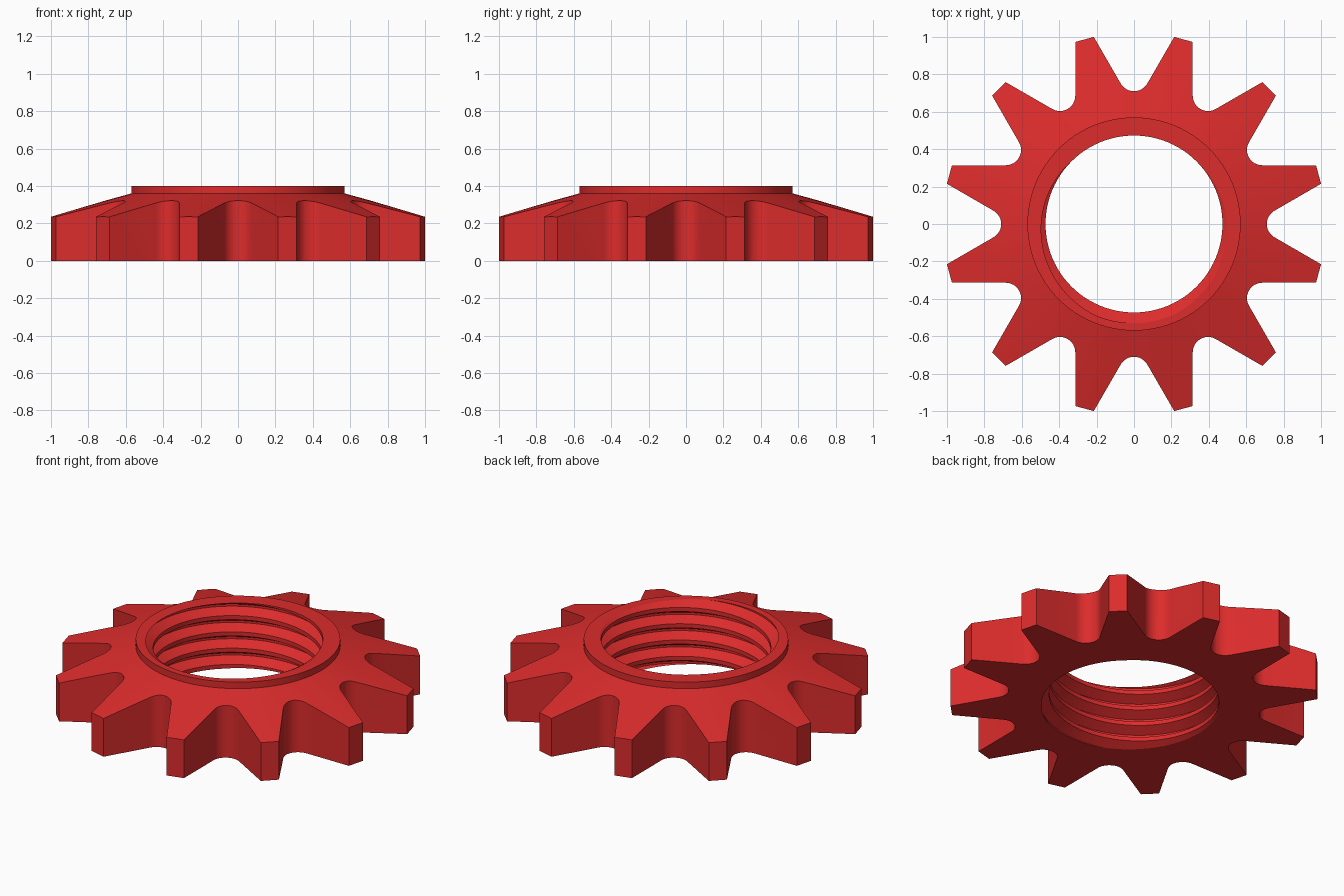
import bpy, bmesh
from math import pi, sin, cos, radians, sqrt

if "Cube" in bpy.data.objects:
    bpy.data.objects.remove(bpy.data.objects["Cube"])

SEG = 96
red = bpy.data.materials.new("red")
red.diffuse_color = (0.72, 0.025, 0.025, 1)
red.use_nodes = True
red.node_tree.nodes["Principled BSDF"].inputs["Base Color"].default_value = red.diffuse_color


def make_object(name, bm):
    bmesh.ops.remove_doubles(bm, verts=bm.verts, dist=1e-5)
    bmesh.ops.recalc_face_normals(bm, faces=bm.faces)
    mesh = bpy.data.meshes.new(name)
    bm.to_mesh(mesh)
    bm.free()
    obj = bpy.data.objects.new(name, mesh)
    bpy.context.collection.objects.link(obj)
    return obj


def boolean(target, cutter, operation):
    mod = target.modifiers.new(operation, 'BOOLEAN')
    mod.operation, mod.object, mod.solver = operation, cutter, 'EXACT'
    bpy.context.view_layer.objects.active = target
    bpy.ops.object.modifier_apply(modifier=mod.name)
    bpy.data.objects.remove(cutter)


# Turned blank: flat base, conical shoulder and raised collar
bm = bmesh.new()
profile = [(0, 0), (1.15, 0), (1.15, 0.2), (0.57, 0.36), (0.57, 0.4), (0, 0.4)]
pts = [bm.verts.new((r, 0, z)) for r, z in profile]
edges = [bm.edges.new(p) for p in zip(pts, pts[1:])]
bmesh.ops.spin(bm, geom=pts + edges, cent=(0, 0, 0), axis=(0, 0, 1),
               angle=2 * pi, steps=SEG, use_merge=False)
sprocket = make_object("sprocket", bm)

# Toothed outline: twelve V notches with rounded roots
notch_c, notch_r, tip = 0.792, 0.082, (1.0, 0.215)
outline = []
for i in range(12):
    a = radians(30 * i)
    notch = [(tip[0], -tip[1])]
    for j in range(13):
        t = radians(-120 - 120 * j / 12)
        notch.append((notch_c + notch_r * cos(t), notch_r * sin(t)))
    notch.append(tip)
    outline += [(x * cos(a) - y * sin(a), x * sin(a) + y * cos(a)) for x, y in notch]
bm = bmesh.new()
face = bm.faces.new([bm.verts.new((x, y, -0.1)) for x, y in outline])
ext = bmesh.ops.extrude_face_region(bm, geom=[face])
bmesh.ops.translate(bm, vec=(0, 0, 0.7),
                    verts=[v for v in ext['geom'] if isinstance(v, bmesh.types.BMVert)])
boolean(sprocket, make_object("tooth_outline", bm), 'INTERSECT')

# Threaded bore: helical screw cutter with closed ends
PITCH, TURNS = 0.1, 8
MINOR, MAJOR = 0.473, 0.53
thread = [(MINOR, -0.125), (MINOR, 0.125), (MAJOR, 0.4375), (MAJOR, 0.5625), (MINOR, 0.875)]
bm = bmesh.new()
rows = []
for k in range(SEG * TURNS + 1):
    a = 2 * pi * k / SEG + pi / 2
    z = -0.2 + PITCH * k / SEG
    rows.append([bm.verts.new((r * cos(a), r * sin(a), z + PITCH * o)) for r, o in thread])
for lo, hi in zip(rows, rows[1:]):
    for p in range(4):
        bm.faces.new((lo[p], hi[p], hi[p + 1], lo[p + 1]))
bmesh.ops.remove_doubles(bm, verts=bm.verts, dist=1e-5)
ends = {False: bm.verts.new((0, 0, -0.4)), True: bm.verts.new((0, 0, 0.9))}
for e in [e for e in bm.edges if e.is_boundary]:
    a, b = e.verts
    bm.faces.new((a, b, ends[a.co.z > 0.2]))
boolean(sprocket, make_object("thread_cutter", bm), 'DIFFERENCE')

# Finish
sprocket.data.materials.clear()
sprocket.data.materials.append(red)
for poly in sprocket.data.polygons:
    poly.material_index = 0
sprocket.select_set(True)
bpy.ops.object.shade_smooth_by_angle(angle=radians(14))
